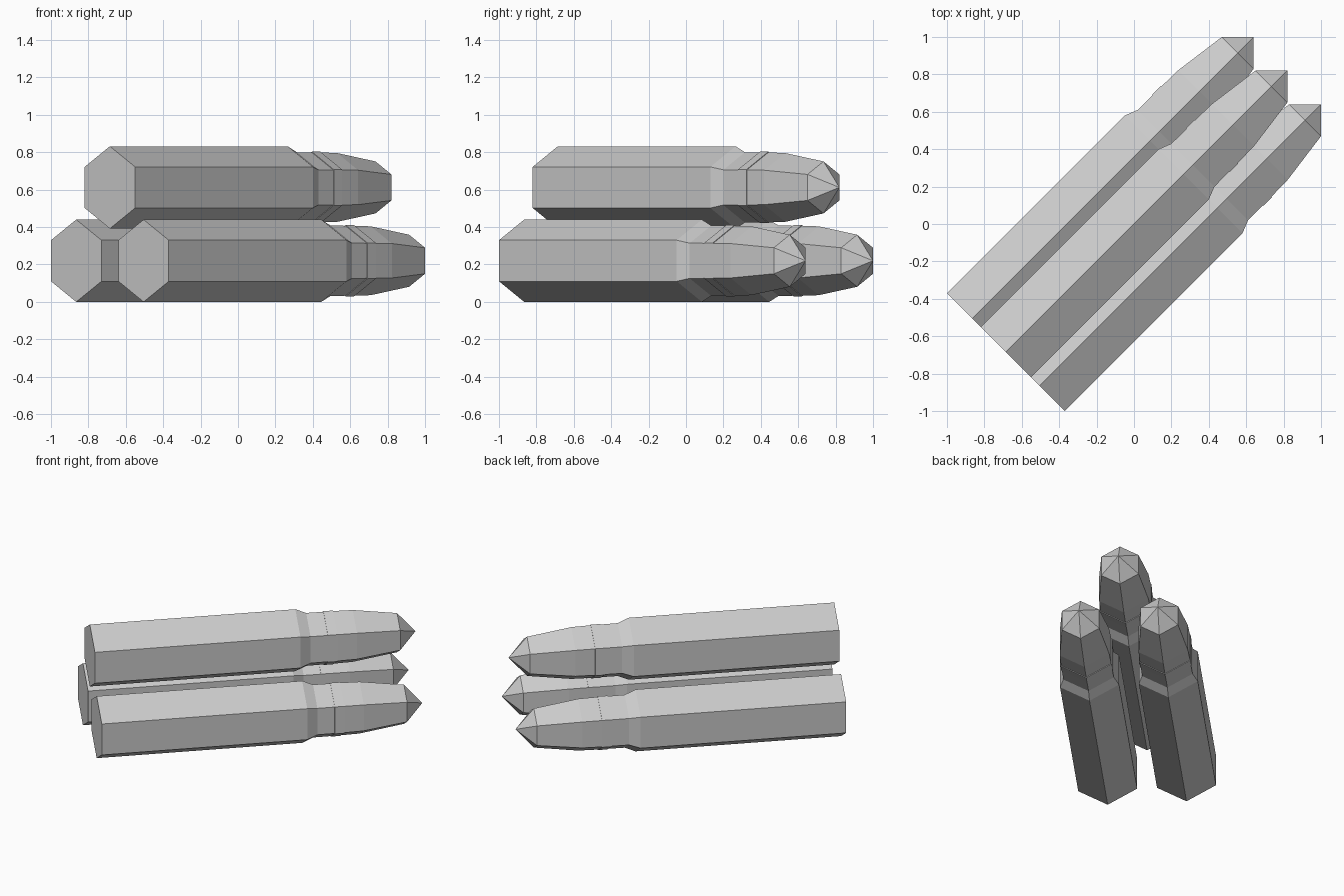
import bpy, bmesh, math
from mathutils import Matrix, Vector

if "Cube" in bpy.data.objects:
    bpy.data.objects.remove(bpy.data.objects["Cube"])

grey = bpy.data.materials.new("plain grey")
grey.diffuse_color = (0.6, 0.6, 0.6, 1)
grey.use_nodes = True
grey.node_tree.nodes["Principled BSDF"].inputs["Base Color"].default_value = grey.diffuse_color

# Cartridge profile: (distance along axis, radius), back to front
R2 = math.sqrt(2)
PROFILE = [(0, 0.22), (0.95 * R2, 0.22), (1.0 * R2, 0.188),      # case, shoulder
           (1.08 * R2, 0.187), (1.08 * R2, 0.191),               # neck, rim start
           (1.125 * R2, 0.191), (1.125 * R2, 0.187),             # rim band
           (1.215 * R2, 0.184), (1.42 * R2, 0.139)]              # bullet
TIP = 1.505 * R2


def cartridge(name, x, y, z):
    """Six-sided turned body pointing diagonally towards +x +y."""
    bm = bmesh.new()
    rings = []
    for d, r in PROFILE:
        rings.append([bm.verts.new((d, r * math.sin(a), r * math.cos(a)))
                      for a in (i * math.pi / 3 for i in range(6))])
    bm.faces.new(rings[0])
    for lo, hi in zip(rings, rings[1:]):
        for i in range(6):
            j = (i + 1) % 6
            bm.faces.new((lo[i], lo[j], hi[j], hi[i]))
    tip = bm.verts.new((TIP, 0, 0))
    for i in range(6):
        bm.faces.new((rings[-1][i], rings[-1][(i + 1) % 6], tip))
    bmesh.ops.recalc_face_normals(bm, faces=bm.faces)
    bm.transform(Matrix.Translation(Vector((x, y, z))) @ Matrix.Rotation(math.pi / 4, 4, 'Z'))
    mesh = bpy.data.meshes.new(name)
    bm.to_mesh(mesh)
    bm.free()
    mesh.materials.append(grey)
    bpy.context.collection.objects.link(bpy.data.objects.new(name, mesh))


# Two cartridges on the ground, one stacked on top
cartridge("left_cartridge", -0.865, -0.505, 0.22)
cartridge("right_cartridge", -0.505, -0.865, 0.22)
cartridge("top_cartridge", -0.685, -0.685, 0.612)
